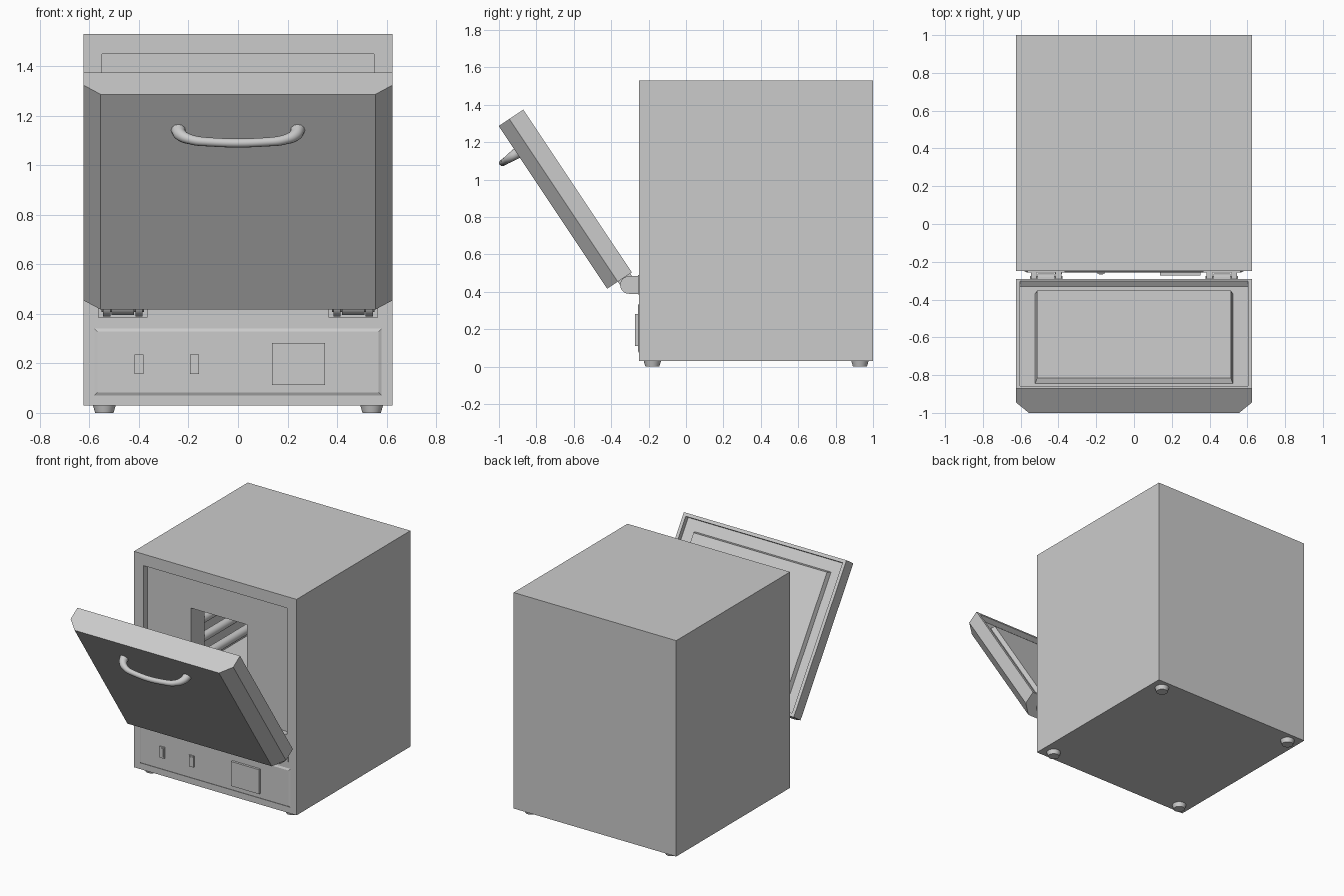
import bpy, bmesh, math
from mathutils import Matrix, Vector

if "Cube" in bpy.data.objects:
    bpy.data.objects.remove(bpy.data.objects["Cube"])

TILT = math.radians(33.7)
DOOR = Matrix.Translation((0, -0.29, 0.505)) @ Matrix.Rotation(TILT, 4, 'X')


def add(name, bm, matrix=None, smooth=False):
    bmesh.ops.recalc_face_normals(bm, faces=bm.faces[:])
    me = bpy.data.meshes.new(name)
    bm.to_mesh(me)
    bm.free()
    ob = bpy.data.objects.new(name, me)
    bpy.context.collection.objects.link(ob)
    if matrix:
        ob.matrix_world = matrix
    if smooth:
        select(ob)
        bpy.ops.object.shade_smooth_by_angle(angle=math.radians(35))
    return ob


def select(ob):
    bpy.ops.object.select_all(action='DESELECT')
    ob.select_set(True)
    bpy.context.view_layer.objects.active = ob


def box(name, x, y, z, matrix=None, taper=0.0, taper_side=None):
    """Box from ranges; taper insets the face facing -y or +y (taper_side)."""
    bm = bmesh.new()
    bmesh.ops.create_cube(bm, size=1)
    for v in bm.verts:
        t = taper if taper_side and v.co.y * taper_side > 0 else 0
        sx, sz = math.copysign(1, v.co.x), math.copysign(1, v.co.z)
        v.co = (x[v.co.x > 0] - sx * t, y[v.co.y > 0], z[v.co.z > 0] - sz * t)
    return add(name, bm, matrix)


def prism(name, pts, depth, matrix=None, smooth=False):
    """Extrude a closed outline of 3D points along a vector."""
    bm = bmesh.new()
    f = bm.faces.new([bm.verts.new(p) for p in pts])
    r = bmesh.ops.extrude_face_region(bm, geom=[f])
    bmesh.ops.translate(bm, vec=Vector(depth),
                        verts=[g for g in r['geom'] if isinstance(g, bmesh.types.BMVert)])
    return add(name, bm, matrix, smooth)


def cylinder(name, centre, r1, r2, length, rot=None, sides=32):
    bm = bmesh.new()
    m = Matrix.Translation(centre) @ (rot or Matrix())
    bmesh.ops.create_cone(bm, cap_ends=True, segments=sides, radius1=r1, radius2=r2,
                          depth=length, matrix=m)
    return add(name, bm, smooth=True)


def cut(ob, *cutters):
    for c in cutters:
        mod = ob.modifiers.new("cut", 'BOOLEAN')
        mod.object, mod.operation, mod.solver = c, 'DIFFERENCE', 'EXACT'
        select(ob)
        bpy.ops.object.modifier_apply(modifier=mod.name)
        bpy.data.objects.remove(c)


# Cabinet with door recess, chamber mouth and wider heating chamber
cabinet = box("cabinet", (-0.625, 0.625), (-0.25, 1.0), (0.03, 1.53))
cut(cabinet,
    box("recess_cutter", (-0.55, 0.55), (-0.4, -0.21), (0.57, 1.45)),
    box("mouth_cutter", (-0.215, 0.215), (-0.3, 0.0), (0.79, 1.23)),
    box("chamber_cutter", (-0.29, 0.29), (-0.06, 0.75), (0.74, 1.28)))

# Heating rods along both chamber walls
ALONG_Y = Matrix.Rotation(math.pi / 2, 4, 'X')
for s in (-1, 1):
    for i, z in enumerate((0.82, 0.95, 1.08)):
        cylinder(f"heating_rod_{s}_{i}", (s * 0.25, 0.345, z), 0.03, 0.03, 0.81, ALONG_Y, 20)

# Feet
for x in (-0.54, 0.54):
    for y in (-0.18, 0.93):
        cylinder("foot", (x, y, 0.0165), 0.037, 0.047, 0.033)

# Control panel: bevelled plate, switches and display
box("control_panel", (-0.59, 0.59), (-0.256, -0.245), (0.06, 0.35), taper=0.022, taper_side=-1)
for x in (-0.40, -0.175):
    box("switch_frame", (x - 0.018, x + 0.018), (-0.264, -0.25), (0.158, 0.236))
    box("switch_rocker", (x - 0.011, x + 0.011), (-0.267, -0.26), (0.166, 0.228))
box("display", (0.137, 0.352), (-0.272, -0.25), (0.112, 0.282))

# Door slab: chamfered outline extruded up the slope, recessed on the inside
outline = [(-0.625, 0, 0), (0.625, 0, 0), (0.625, -0.09, 0), (0.555, -0.158, 0),
           (-0.555, -0.158, 0), (-0.625, -0.09, 0)]
door = prism("door", outline, (0, 0, 1.045), DOOR)
bpy.context.view_layer.update()
cut(door, box("door_cutter", (-0.603, 0.603), (-0.035, 0.05), (0.022, 1.023), DOOR))
box("door_plug", (-0.525, 0.525), (-0.04, -0.006), (0.09, 0.95), DOOR, taper=0.012, taper_side=1)

# Door handle: swept bar, thicker at its feet
curve = bpy.data.curves.new("door_handle", 'CURVE')
curve.dimensions = '3D'
curve.bevel_depth, curve.bevel_resolution, curve.resolution_u = 0.018, 4, 8
curve.use_fill_caps = True
path = [(0.242, -0.15, 1.65), (0.232, -0.19, 1.4), (0.19, -0.225, 1.1), (0.12, -0.242, 1.0)]
path = [(-x, y, r) for x, y, r in path] + [(x, y, r) for x, y, r in reversed(path)]
sp = curve.splines.new('BEZIER')
sp.bezier_points.add(len(path) - 1)
for p, (x, y, r) in zip(sp.bezier_points, path):
    p.co, p.radius = (x, y, 0.87), r
    p.handle_left_type = p.handle_right_type = 'AUTO'
handle = bpy.data.objects.new("door_handle", curve)
bpy.context.collection.objects.link(handle)
handle.matrix_world = DOOR
select(handle)
bpy.ops.object.convert(target='MESH')
bpy.ops.object.shade_smooth_by_angle(angle=math.radians(40))

# Hinges: wall plate, two rounded lugs, pin and door knuckle
PY, PZ, R = -0.305, 0.437, 0.047
ALONG_X = Matrix.Rotation(math.pi / 2, 4, 'Y')
arc = [(PY - R * math.sin(a), PZ + R * math.cos(a))
       for a in (math.pi * i / 16 for i in range(17))]
lug = [(-0.245, PZ + R)] + arc + [(-0.245, PZ - R)]
for s in (-1, 1):
    c = s * 0.465
    box("hinge_plate", (c - 0.1, c + 0.1), (-0.257, -0.245), (0.385, 0.49))
    for x in (c - 0.08, c + 0.05):
        prism("hinge_lug", [(x, y, z) for y, z in lug], (0.03, 0, 0), smooth=True)
    cylinder("hinge_pin", (c, PY, PZ), 0.03, 0.03, 0.172, ALONG_X)
    cylinder("door_knuckle", (c, PY, PZ), 0.042, 0.042, 0.09, ALONG_X)
    box("door_knuckle_arm", (c - 0.045, c + 0.045), (-0.09, -0.01), (-0.05, 0.01), DOOR)
